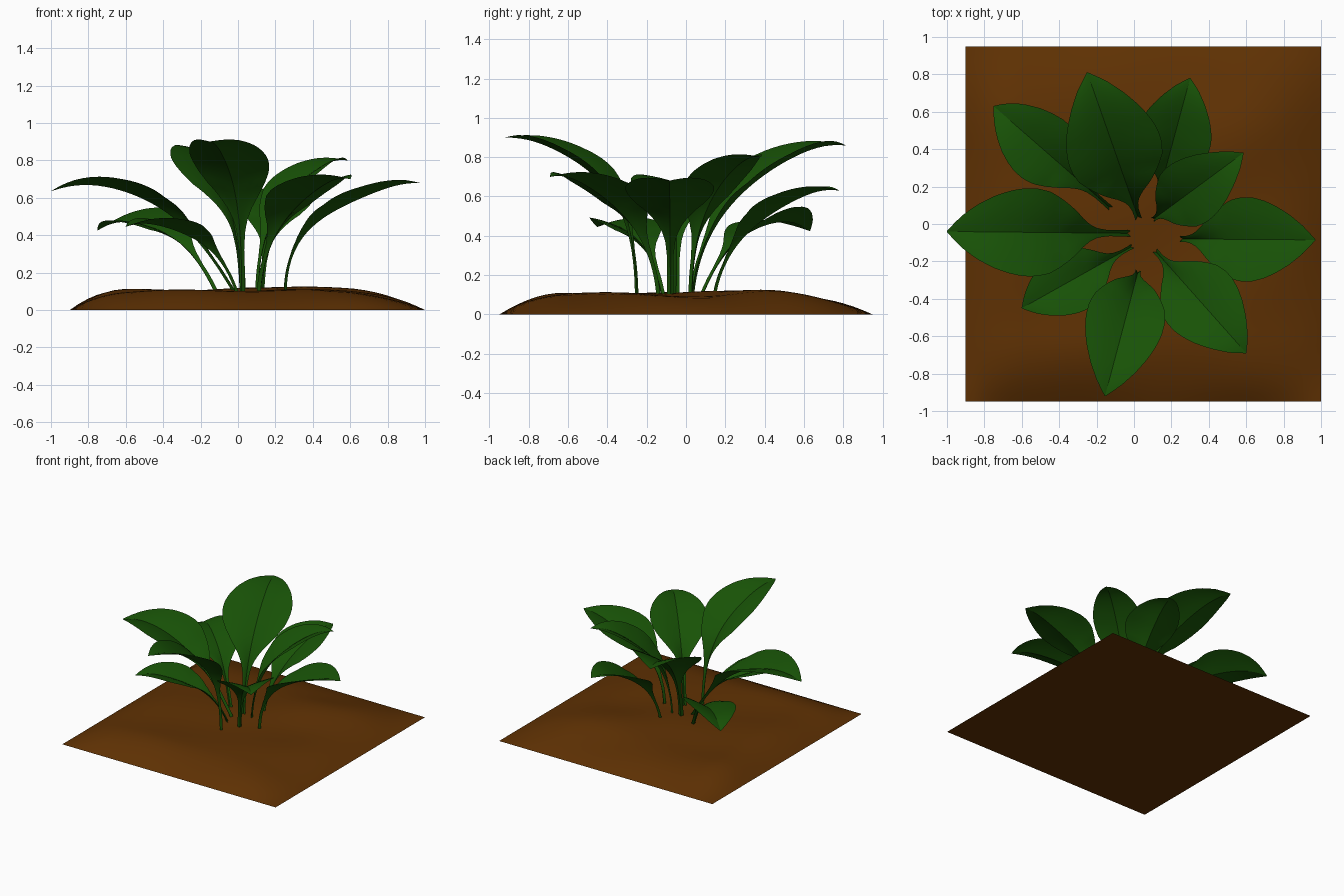
import bpy, bmesh, math
from mathutils import Vector

if "Cube" in bpy.data.objects:
    bpy.data.objects.remove(bpy.data.objects["Cube"])


def material(name, color):
    m = bpy.data.materials.new(name)
    m.diffuse_color = (*color, 1)
    m.use_nodes = True
    m.node_tree.nodes["Principled BSDF"].inputs["Base Color"].default_value = m.diffuse_color
    return m


LEAF_MAT = material("leaf_green", (0.009, 0.085, 0.002))
SOIL_MAT = material("soil_brown", (0.115, 0.031, 0.001))


def finish(bm, name, mat, angle):
    mesh = bpy.data.meshes.new(name)
    bm.to_mesh(mesh)
    bm.free()
    mesh.materials.append(mat)
    ob = bpy.data.objects.new(name, mesh)
    bpy.context.collection.objects.link(ob)
    bpy.ops.object.select_all(action='DESELECT')
    bpy.context.view_layer.objects.active = ob
    ob.select_set(True)
    bpy.ops.object.shade_smooth_by_angle(angle=math.radians(angle))
    return ob


def lerp_table(table, s):
    for (a, va), (b, vb) in zip(table, table[1:]):
        if s <= b:
            return va + (vb - va) * (s - a) / (b - a)
    return table[-1][1]


# Soil mound: a bumpy square patch that falls to the ground at its rim
def soil():
    bm = bmesh.new()
    bmesh.ops.create_grid(bm, x_segments=40, y_segments=40, size=0.95)

    def ease(d, width):
        return 1 - (1 - min(max(d / width, 0), 1)) ** 2

    for v in bm.verts:
        x, y = v.co.x + 0.05, v.co.y
        edge = (ease(x + 0.9, 0.3) * ease(1.0 - x, 0.45)
                * ease(y + 0.95, 0.35) * ease(0.95 - y, 0.5))
        bump = (0.101 + 0.024 * math.exp(-((x - .4) ** 2 + (y - .4) ** 2) / .06)
                + 0.012 * math.exp(-(x * x + y * y) / .06)
                + 0.006 * math.sin(8 * x + 3 * y) + 0.006 * math.sin(8 * y - 4 * x))
        v.co = (x, y, edge * bump)
    rim = [e for e in bm.edges if e.is_boundary]
    bmesh.ops.holes_fill(bm, edges=rim, sides=0)
    bmesh.ops.recalc_face_normals(bm, faces=bm.faces[:])
    finish(bm, "soil", SOIL_MAT, 40)


# Half-width and fold angle along the length: slim stalk, then oval blade
WIDTH = [(0, .07), (.2, .07), (.28, .11), (.33, .18), (.38, .31), (.44, .54),
         (.5, .76), (.56, .93), (.62, 1), (.68, 1), (.74, .93), (.8, .81),
         (.87, .6), (.94, .32), (1, .01)]
FOLD = [(0, 50), (.3, 45), (.5, 22), (.7, 17), (1, 15)]


# Leaf: a V-folded sheet swept along a curved midrib with a nodding tip
def leaf(name, base, tip, tip_z, half, h1, h2, roll=0, n=36, cols=4):
    base, tip = Vector((*base, 0)), Vector((*tip, 0))
    reach = (tip - base).length
    out = (tip - base).normalized()
    side = Vector((-out.y, out.x, 0))
    ctrl = [base + out * r + Vector((0, 0, z))
            for r, z in ((0, .08), h1, h2, (reach, tip_z))]
    pts = []
    for i in range(n + 1):
        t = i / n
        k = ((1-t)**3, 3*t*(1-t)**2, 3*t*t*(1-t), t**3)
        p = sum((c * w for c, w in zip(ctrl, k)), Vector())
        p.z += 0.022 * math.sin(math.pi * t ** 5)
        pts.append(p)
    arc = [0]
    for a, b in zip(pts, pts[1:]):
        arc.append(arc[-1] + (b - a).length)
    bm = bmesh.new()
    rows = []
    for i, p in enumerate(pts):
        s = arc[i] / arc[-1]
        tangent = (pts[min(i + 1, n)] - pts[max(i - 1, 0)]).normalized()
        normal = tangent.cross(side)
        w = half * lerp_table(WIDTH, s)
        lift = math.tan(math.radians(lerp_table(FOLD, s)))
        row = []
        for j in range(-cols, cols + 1):
            v = j / cols
            rise = lift * (1.25 * abs(v) - .4 * v * v) + roll * v
            row.append(bm.verts.new(p + side * w * v + normal * w * rise))
        rows.append(row)
    for a, b in zip(rows, rows[1:]):
        for j in range(2 * cols):
            bm.faces.new((a[j], b[j], b[j + 1], a[j + 1]))
    finish(bm, name, LEAF_MAT, 30)


soil()
# name, stalk foot, tip, tip height, half-width, midrib handles (reach, height), roll
leaf("leaf_left", (-.02, -.05), (-1.0, -.04), .635, .235, (.2, .42), (.42, .71))
leaf("leaf_back_left", (-.12, .08), (-.75, .63), .425, .19, (.18, .38), (.42, .51), -.2)
leaf("leaf_back", (.02, .04), (-.25, .81), .86, .255, (.03, .5), (.35, .78))
leaf("leaf_back_right", (.13, .15), (.3, .78), .63, .2, (.05, .4), (.3, .56))
leaf("leaf_right_inner", (.11, .03), (.585, .38), .80, .18, (0, .5), (.22, .72))
leaf("leaf_right", (.26, -.08), (.97, -.085), .68, .225, (0, .5), (.3, .56))
leaf("leaf_front_right", (.12, -.15), (.6, -.69), .70, .21, (.03, .45), (.35, .64))
leaf("leaf_front", (.02, -.26), (-.155, -.92), .90, .21, (0, .62), (.2, .78))
leaf("leaf_front_left", (-.01, -.12), (-.6, -.45), .445, .175, (.1, .36), (.3, .44))
